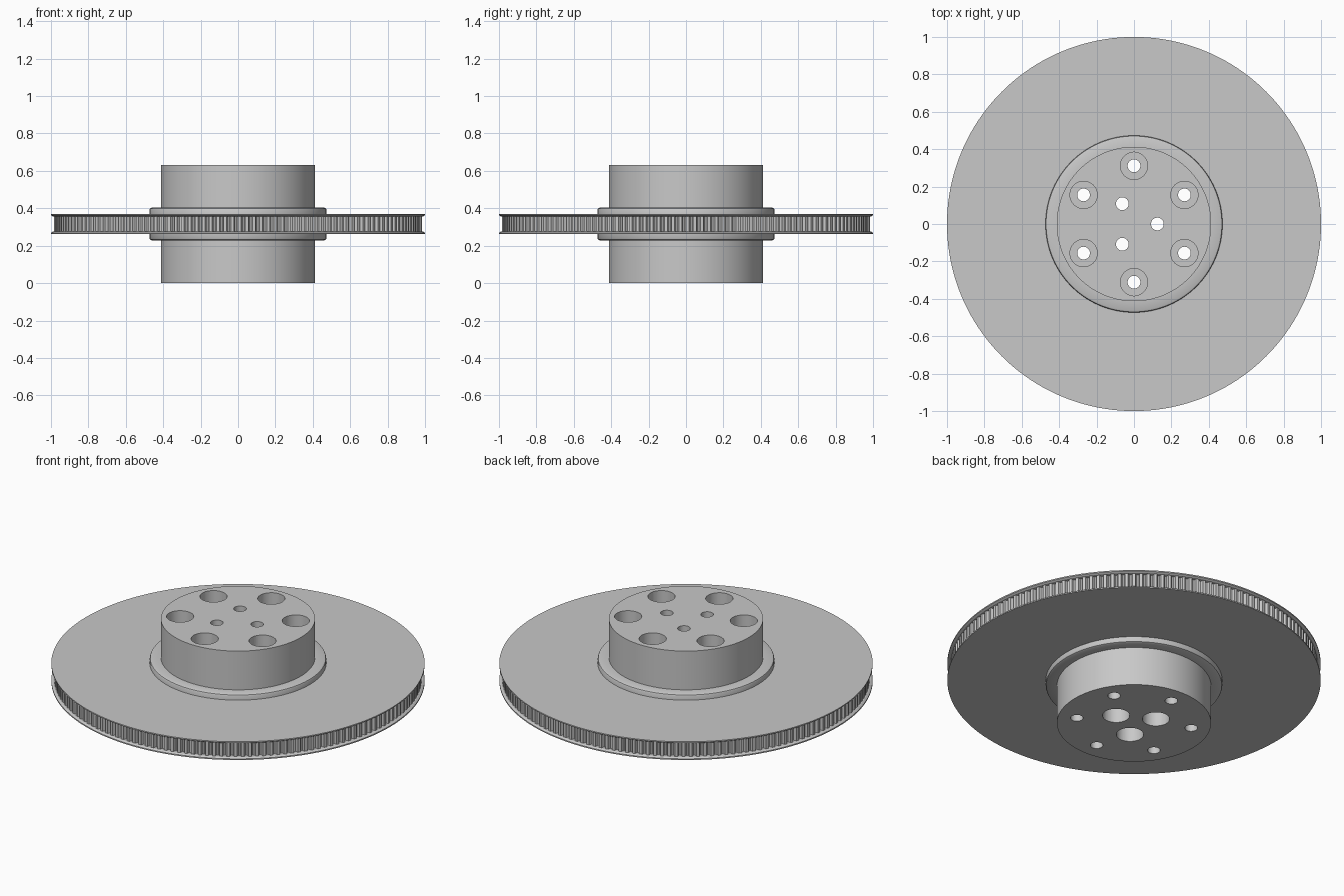
import bpy, bmesh, math
from mathutils import Vector

cube = bpy.data.objects.get("Cube")
if cube:
    bpy.data.objects.remove(cube, do_unlink=True)

metal = bpy.data.materials.new("plain_grey")
metal.use_nodes = True
GREY = (0.58, 0.58, 0.58, 1)
metal.diffuse_color = GREY
metal.node_tree.nodes["Principled BSDF"].inputs["Base Color"].default_value = GREY


def lathe(bm, profile, steps, centre=(0, 0)):
    """Revolve (radius, z) points about a vertical axis; on-axis ends close solids."""
    solid = profile[0][0] == 0
    rings = []
    for r, z in profile:
        if r == 0:
            rings.append([bm.verts.new((*centre, z))] * steps)
        else:
            rings.append([bm.verts.new((centre[0] + r * math.cos(math.tau * i / steps),
                                        centre[1] + r * math.sin(math.tau * i / steps), z))
                          for i in range(steps)])
    pairs = list(zip(rings, rings[1:]))
    if not solid:
        pairs.append((rings[-1], rings[0]))
    for a, b in pairs:
        for i in range(steps):
            j = (i + 1) % steps
            bm.faces.new(dict.fromkeys((a[i], a[j], b[j], b[i])))


def finish(bm, name):
    bmesh.ops.recalc_face_normals(bm, faces=bm.faces)
    mesh = bpy.data.meshes.new(name)
    bm.to_mesh(mesh)
    bm.free()
    mesh.materials.append(metal)
    ob = bpy.data.objects.new(name, mesh)
    bpy.context.collection.objects.link(ob)
    return ob


def smooth(ob):
    bpy.ops.object.select_all(action='DESELECT')
    ob.select_set(True)
    bpy.context.view_layer.objects.active = ob
    bpy.ops.object.shade_smooth_by_angle(angle=math.radians(30))


def turned(name, profile, steps=160):
    bm = bmesh.new()
    lathe(bm, profile, steps)
    ob = finish(bm, name)
    smooth(ob)
    return ob


HEIGHT, MID, HUB_R = 0.632, 0.316, 0.413

# Hub with counterbored screw holes: six from the top, three from the bottom
bm = bmesh.new()
lathe(bm, [(0, 0), (HUB_R, 0), (HUB_R, HEIGHT), (0, HEIGHT)], 128)
hub = finish(bm, "hub")

BORE, HOLE, DEPTH = 0.073, 0.034, 0.2
bm = bmesh.new()
for count, start, radius, from_top in ((6, 30, 0.311, True), (3, 0, 0.125, False)):
    profile = [(0, -0.1), (HOLE, -0.1), (HOLE, HEIGHT - DEPTH),
               (BORE, HEIGHT - DEPTH), (BORE, HEIGHT + 0.1), (0, HEIGHT + 0.1)]
    if not from_top:
        profile = [(r, HEIGHT - z) for r, z in profile]
    for k in range(count):
        a = math.radians(start) + math.tau * k / count
        lathe(bm, profile, 40, (radius * math.cos(a), radius * math.sin(a)))
cutter = finish(bm, "hole_cutter")
cutter.hide_render = True
mod = hub.modifiers.new("holes", 'BOOLEAN')
mod.operation = 'DIFFERENCE'
mod.solver = 'EXACT'
mod.object = cutter
bpy.context.view_layer.objects.active = hub
bpy.ops.object.modifier_apply(modifier=mod.name)
bpy.data.objects.remove(cutter, do_unlink=True)
smooth(hub)

# Collars and flanges, mirrored about the middle height
INNER = HUB_R - 0.01
for side, s in (("upper", 1), ("lower", -1)):
    turned(side + "_collar", [(r, MID + s * h) for r, h in (
        (INNER, 0.04), (0.473, 0.04), (0.473, 0.077), (0.47, 0.083),
        (0.462, 0.087), (INNER, 0.087))])
    turned(side + "_flange", [(r, MID + s * h) for r, h in (
        (INNER, 0.041), (0.99, 0.041), (1.0, 0.047), (1.0, 0.054), (INNER, 0.054))])

# Toothed ring: round-bottomed grooves between flat-topped teeth
TEETH, TIP, GROOVE = 160, 0.984, 0.017
shape = [(0.0, 0), (0.42, 0), (0.48, 0.6), (0.6, 0.95), (0.82, 0.95), (0.94, 0.6)]
outline = []
for k in range(TEETH):
    for part, depth in shape:
        a = math.tau * (k + part) / TEETH
        outline.append(Vector((math.cos(a), math.sin(a), 0)) * (TIP - GROOVE * depth))
bm = bmesh.new()
rings = []
for scale, h in ((None, -0.043), (1, -0.043), (1, 0.043), (None, 0.043)):
    rings.append([bm.verts.new((p if scale else p.normalized() * 0.9) + Vector((0, 0, MID + h)))
                  for p in outline])
for a, b in zip(rings, rings[1:] + rings[:1]):
    for i in range(len(outline)):
        j = (i + 1) % len(outline)
        bm.faces.new((a[i], a[j], b[j], b[i]))
smooth(finish(bm, "toothed_ring"))
